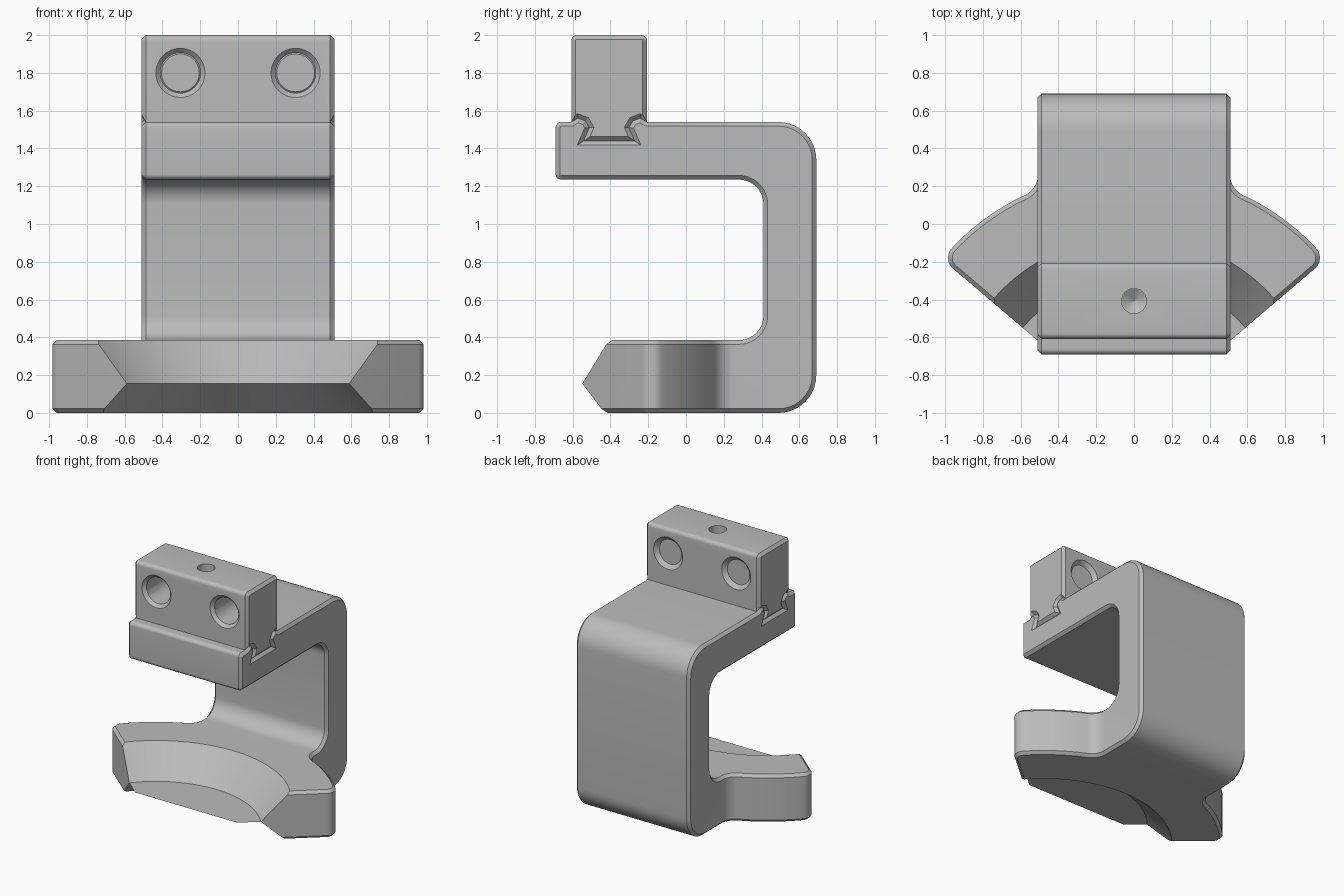
import bpy, bmesh, math
from mathutils import Vector, Matrix

if "Cube" in bpy.data.objects:
    bpy.data.objects.remove(bpy.data.objects["Cube"])

CHAMFER = 0.022
grey = bpy.data.materials.new("machined grey")
grey.use_nodes = True
grey.diffuse_color = (0.5, 0.5, 0.5, 1)
grey.node_tree.nodes["Principled BSDF"].inputs["Base Color"].default_value = (0.5, 0.5, 0.5, 1)


def rounded(points, steps=10):
    """Outline from (u, v) or (u, v, radius) corners, with filleted corners."""
    out = []
    for i, p in enumerate(points):
        corner = Vector(p[:2])
        if len(p) == 2:
            out.append(corner)
            continue
        a = (Vector(points[i - 1][:2]) - corner).normalized()
        b = (Vector(points[(i + 1) % len(points)][:2]) - corner).normalized()
        half = a.angle(b) / 2
        centre = corner + (a + b).normalized() * (p[2] / math.sin(half))
        start = corner + a * (p[2] / math.tan(half)) - centre
        end = corner + b * (p[2] / math.tan(half)) - centre
        sweep = -start.angle_signed(end)
        for k in range(steps + 1):
            out.append(centre + Matrix.Rotation(sweep * k / steps, 2) @ start)
    return out


def inset(outline, amount):
    """Counter-clockwise outline moved inwards with mitred corners."""
    out = []
    for i, p in enumerate(outline):
        d1 = (p - outline[i - 1]).normalized()
        d2 = (outline[(i + 1) % len(outline)] - p).normalized()
        n1, n2 = Vector((-d1.y, d1.x)), Vector((-d2.y, d2.x))
        out.append(p + (n1 + n2) * (amount / (1 + n1.dot(n2))))
    return out


def make_object(name, bm):
    bmesh.ops.recalc_face_normals(bm, faces=bm.faces)
    mesh = bpy.data.meshes.new(name)
    bm.to_mesh(mesh)
    bm.free()
    mesh.materials.append(grey)
    obj = bpy.data.objects.new(name, mesh)
    bpy.context.collection.objects.link(obj)
    return obj


def prism(name, outline, low, high, place):
    """Extruded outline with both rims chamfered."""
    bm = bmesh.new()
    small = inset(outline, CHAMFER)
    layers = [(small, low), (outline, low + CHAMFER), (outline, high - CHAMFER), (small, high)]
    rings = [[bm.verts.new(place(p.x, p.y, w)) for p in loop] for loop, w in layers]
    n = len(outline)
    for lower, upper in zip(rings, rings[1:]):
        for i in range(n):
            j = (i + 1) % n
            bm.faces.new((lower[i], lower[j], upper[j], upper[i]))
    bm.faces.new(rings[0][::-1])
    bm.faces.new(rings[-1])
    return make_object(name, bm)


def cone(name, start, end, r1, r2, segments=48):
    """Tapered round cutter between two points."""
    start, end = Vector(start), Vector(end)
    axis = end - start
    turn = axis.to_track_quat('Z', 'Y').to_matrix().to_4x4()
    bm = bmesh.new()
    bmesh.ops.create_cone(bm, cap_ends=True, segments=segments, radius1=r1, radius2=r2,
                          depth=axis.length,
                          matrix=Matrix.Translation((start + end) / 2) @ turn)
    obj = make_object(name, bm)
    obj.hide_render = True
    return obj


def combine(target, tool, operation):
    mod = target.modifiers.new(operation.lower(), 'BOOLEAN')
    mod.operation, mod.solver, mod.object = operation, 'EXACT', tool
    bpy.context.view_layer.objects.active = target
    bpy.ops.object.modifier_apply(modifier=mod.name)
    bpy.data.objects.remove(tool)


def side_on(u, v, w):
    return (w, u, v)


def flat(u, v, w):
    return (u, v, w)


# Dovetail seam shared by the bracket and the block: distance from middle, height
MID = -0.407
seam = [(0.2, 1.54), (0.165, 1.56), (0.125, 1.545), (0.105, 1.51), (0.135, 1.44)]
seam_back = [(MID + d, z) for d, z in seam]
seam_front = [(MID - d, z) for d, z in seam]

# C-shaped bracket
bracket = prism("c_bracket", rounded(
    [(0.05, 0), (0.69, 0, 0.2), (0.69, 1.54, 0.2)]
    + seam_back + seam_front[::-1]
    + [(-0.69, 1.54, 0.03), (-0.69, 1.235, 0.03),
       (0.41, 1.235, 0.13), (0.41, 0.385, 0.13), (0.05, 0.385)]), -0.51, 0.51, side_on)

# Curved jaw, a ring sector round a centre in front of the bracket
CY, R_OUT, END = -1.05, 1.335, math.radians(40.4)


def polar(radius, angle):
    return (radius * math.cos(angle), CY + radius * math.sin(angle))


NECK = 0.508
right = [(NECK, 0.34), polar(R_OUT, math.acos(NECK / R_OUT)) + (0.12,)]
right += [polar(R_OUT, math.radians(a)) for a in range(62, 44, -2)]
right += [polar(R_OUT, END) + (0.075,), polar(0.6, END)]
left = [(-p[0],) + tuple(p[1:]) for p in right]
jaw = prism("jaw", rounded((left + right[::-1])), 0, 0.385, flat)
combine(bracket, jaw, 'UNION')

# Ridged inner face of the jaw, cut by two cones meeting at the ridge
ridge = (0, CY, 0.155)
combine(bracket, cone("upper_cone", ridge, (0, CY, 0.455), 0.773, 1.056, 128), 'DIFFERENCE')
combine(bracket, cone("lower_cone", ridge, (0, CY, -0.095), 0.773, 1.067, 128), 'DIFFERENCE')

# Clamp block seated in the dovetail
FRONT, BACK = MID - 0.2, MID + 0.2
block = prism("clamp_block", rounded(
    seam_front + seam_back[::-1] + [(BACK, 2, 0.03), (FRONT, 2, 0.03)], 6),
    -0.51, 0.51, side_on)

# Two countersunk through holes
for x in (-0.305, 0.305):
    combine(block, cone("bolt_hole", (x, FRONT - 0.1, 1.8), (x, BACK + 0.1, 1.8),
                        0.106, 0.106), 'DIFFERENCE')
    for face, inward in ((FRONT, 1), (BACK, -1)):
        combine(block, cone("countersink", (x, face - inward * 0.01, 1.8),
                            (x, face + inward * 0.03, 1.8), 0.14, 0.1), 'DIFFERENCE')

# Blind screw hole in the top, with a drill point
combine(block, cone("screw_hole", (0, MID, 2.1), (0, MID, 1.72), 0.066, 0.066, 32), 'DIFFERENCE')
combine(block, cone("drill_point", (0, MID, 1.721), (0, MID, 1.68), 0.066, 0.001, 32), 'DIFFERENCE')

# Smooth fillets, crisp chamfers
for obj in (bracket, block):
    bpy.ops.object.select_all(action='DESELECT')
    obj.select_set(True)
    bpy.context.view_layer.objects.active = obj
    bpy.ops.object.shade_smooth_by_angle(angle=math.radians(25))
